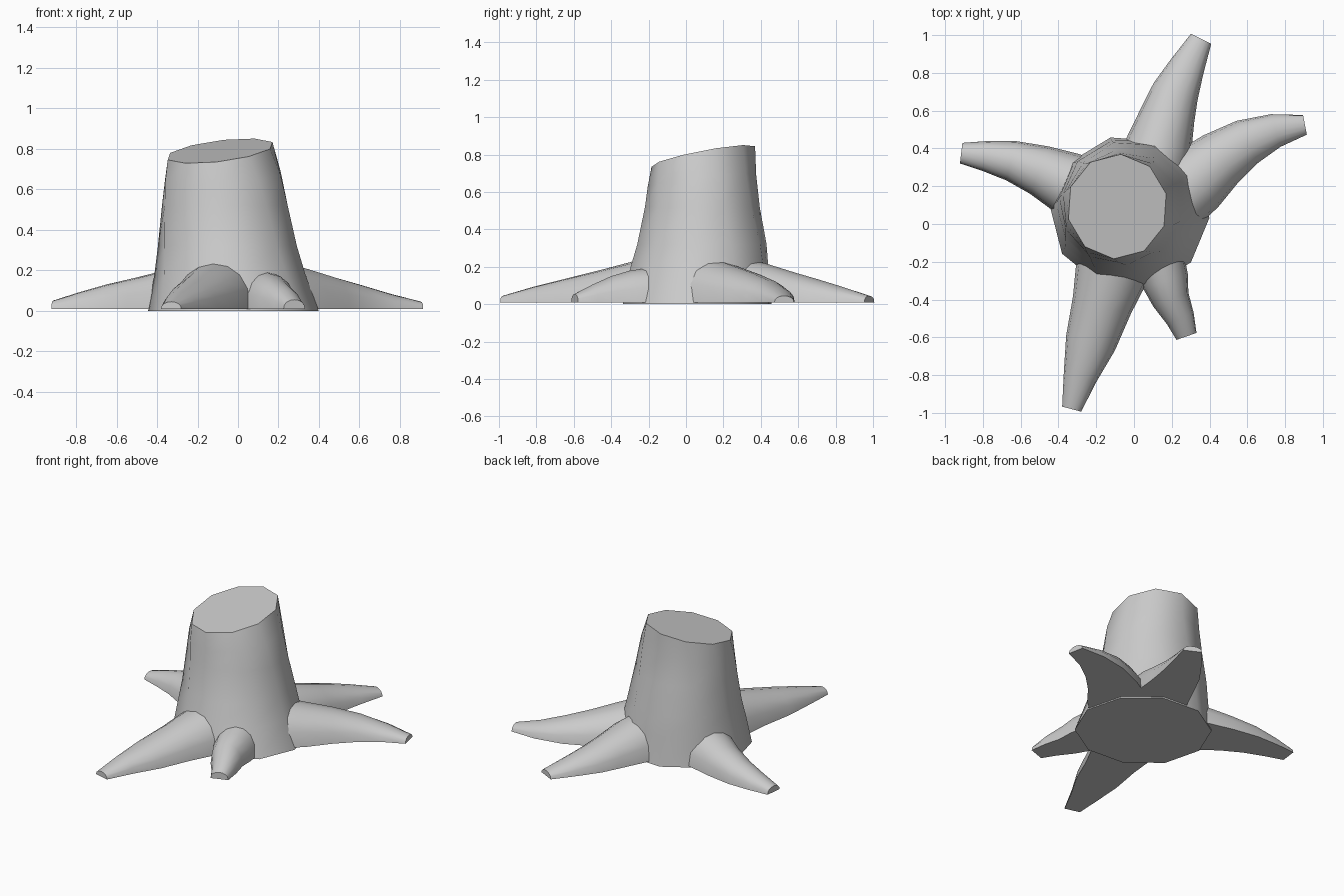
import bpy, bmesh
from math import sin, cos, pi, radians
from mathutils import Vector

if "Cube" in bpy.data.objects:
    bpy.data.objects.remove(bpy.data.objects["Cube"])


def loft(name, rings):
    """Skin a list of equal-sized closed rings and cap both ends."""
    bm = bmesh.new()
    rows = [[bm.verts.new(p) for p in ring] for ring in rings]
    n = len(rows[0])
    for a, b in zip(rows, rows[1:]):
        for i in range(n):
            j = (i + 1) % n
            bm.faces.new((a[i], a[j], b[j], b[i]))
    bm.faces.new(rows[0])
    bm.faces.new(rows[-1])
    bmesh.ops.recalc_face_normals(bm, faces=bm.faces)
    mesh = bpy.data.meshes.new(name)
    bm.to_mesh(mesh)
    bm.free()
    ob = bpy.data.objects.new(name, mesh)
    bpy.context.collection.objects.link(ob)
    bpy.ops.object.select_all(action='DESELECT')
    ob.select_set(True)
    bpy.context.view_layer.objects.active = ob
    bpy.ops.object.shade_smooth_by_angle(angle=radians(50))
    return ob


# Trunk: x range, y range, height, start angle; the top is cut on a slant
def trunk_ring(x0, x1, y0, y1, z, turn, slant=0.0, sides=10):
    cx, cy, rx, ry = (x0 + x1) / 2, (y0 + y1) / 2, (x1 - x0) / 2, (y1 - y0) / 2
    ring = []
    for i in range(sides):
        a = radians(turn) + 2 * pi * i / sides
        dx, dy = rx * cos(a), ry * sin(a)
        ring.append((cx + dx, cy + dy, z + slant * (0.12 * dx + 0.19 * dy)))
    return ring


loft("stump_trunk", [
    trunk_ring(-0.445, 0.40, -0.35, 0.47, 0.0, 104),
    trunk_ring(-0.415, 0.335, -0.31, 0.45, 0.18, 102),
    trunk_ring(-0.40, 0.295, -0.265, 0.435, 0.32, 99),
    trunk_ring(-0.385, 0.255, -0.22, 0.395, 0.52, 94),
    trunk_ring(-0.375, 0.225, -0.205, 0.375, 0.66, 90, 0.6),
    trunk_ring(-0.355, 0.178, -0.185, 0.37, 0.79, 86, 1.0),
])


# Roots: each station is x, y, half width, height; section is a flat-bottomed dome
def root(name, stations, sides=8):
    pts = [Vector((s[0], s[1])) for s in stations]
    rings = []
    for i, (x, y, w, h) in enumerate(stations):
        d = (pts[min(i + 1, len(pts) - 1)] - pts[max(i - 1, 0)]).normalized()
        side = Vector((-d.y, d.x))
        rings.append([(x + side.x * w * cos(pi * k / sides),
                       y + side.y * w * cos(pi * k / sides),
                       0.01 + (h - 0.01) * sin(pi * k / sides) ** 0.85)
                      for k in range(sides + 1)])
    return loft(name, rings)


root("back_root", [(0.08, 0.26, 0.19, 0.25), (0.135, 0.42, 0.175, 0.22), (0.18, 0.58, 0.145, 0.17),
                   (0.22, 0.70, 0.125, 0.135), (0.28, 0.83, 0.095, 0.095), (0.355, 0.98, 0.06, 0.045)])
root("right_root", [(0.20, 0.13, 0.20, 0.25), (0.33, 0.235, 0.185, 0.21), (0.46, 0.345, 0.155, 0.17),
                    (0.60, 0.435, 0.125, 0.13), (0.75, 0.495, 0.09, 0.085), (0.905, 0.525, 0.053, 0.045)])
root("left_root", [(-0.22, 0.16, 0.18, 0.23), (-0.36, 0.22, 0.165, 0.20), (-0.50, 0.285, 0.135, 0.165),
                   (-0.65, 0.335, 0.107, 0.13), (-0.79, 0.36, 0.08, 0.09), (-0.915, 0.375, 0.055, 0.05)])
root("front_left_root", [(-0.09, -0.14, 0.20, 0.26), (-0.125, -0.28, 0.19, 0.23), (-0.17, -0.43, 0.16, 0.19),
                         (-0.23, -0.63, 0.135, 0.14), (-0.285, -0.81, 0.09, 0.095), (-0.33, -0.98, 0.052, 0.045)])
root("front_right_root", [(0.12, -0.15, 0.14, 0.20), (0.165, -0.30, 0.125, 0.18), (0.195, -0.40, 0.10, 0.15),
                          (0.245, -0.50, 0.077, 0.105), (0.278, -0.595, 0.056, 0.055)])
